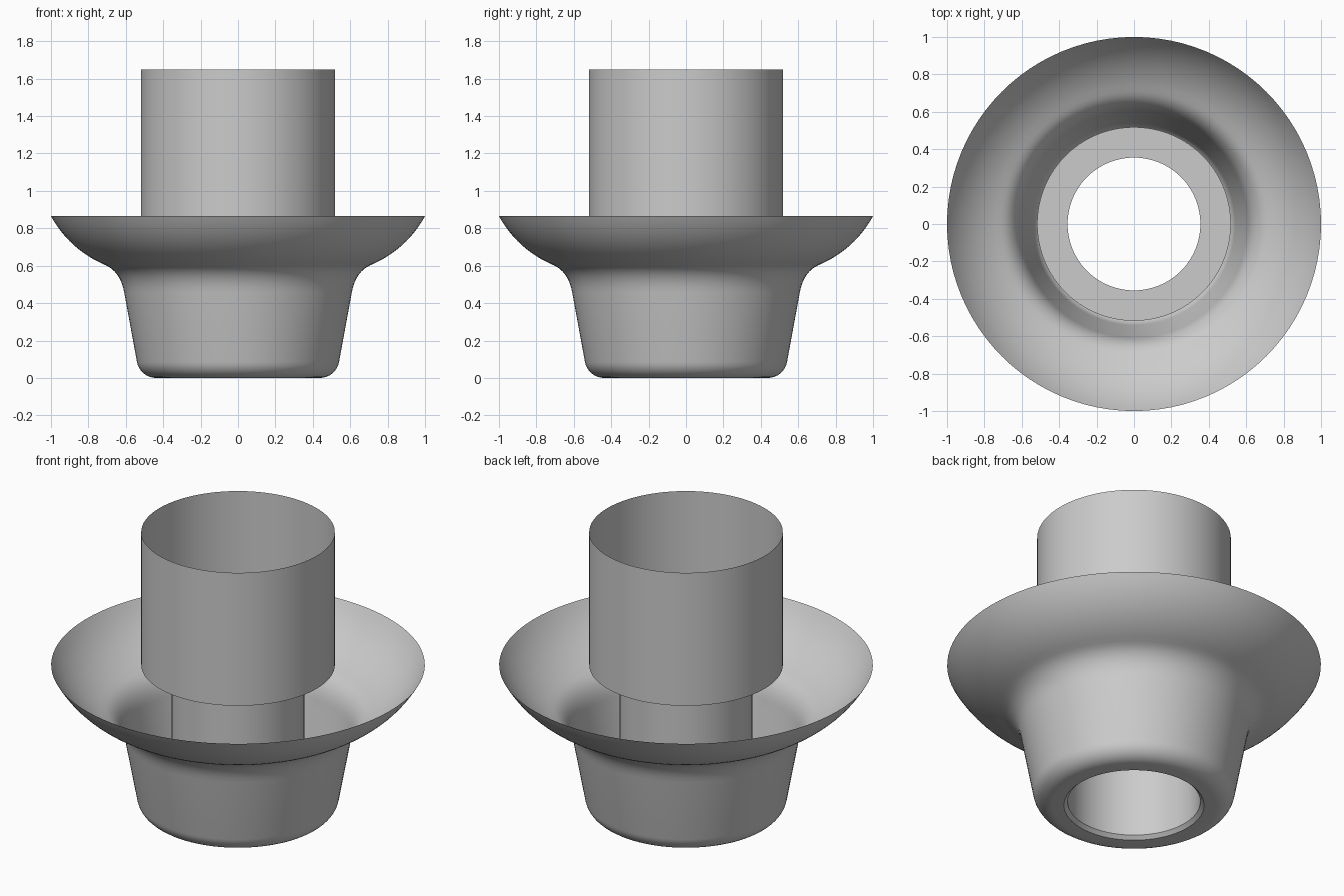
import bpy
import bmesh
import math

if "Cube" in bpy.data.objects:
    bpy.data.objects.remove(bpy.data.objects["Cube"])

SEGMENTS = 96

grey = bpy.data.materials.new("plain grey")
grey.diffuse_color = (0.6, 0.6, 0.6, 1)
grey.use_nodes = True
grey.node_tree.nodes["Principled BSDF"].inputs["Base Color"].default_value = grey.diffuse_color


def bezier(p0, p1, p2, n=8):
    """Quadratic curve from p0 to p2, pulled towards p1."""
    return [tuple((1 - t) ** 2 * a + 2 * t * (1 - t) * b + t * t * c
                  for a, b, c in zip(p0, p1, p2))
            for t in (i / n for i in range(n + 1))]


def arc(cx, cz, r, start, end, n=8):
    """Circular arc in the profile plane, angles in degrees."""
    angles = [math.radians(start + (end - start) * i / n) for i in range(n + 1)]
    return [(cx + r * math.cos(a), cz + r * math.sin(a)) for a in angles]


def lathe(name, profile):
    """Turn a (radius, height) profile around z into a thin shell."""
    bm = bmesh.new()
    rings = []
    for r, z in profile:
        rings.append([bm.verts.new((r * math.cos(2 * math.pi * i / SEGMENTS),
                                    r * math.sin(2 * math.pi * i / SEGMENTS), z))
                      for i in range(SEGMENTS)])
    for low, high in zip(rings, rings[1:]):
        for i in range(SEGMENTS):
            j = (i + 1) % SEGMENTS
            bm.faces.new((low[i], low[j], high[j], high[i]))
    mesh = bpy.data.meshes.new(name)
    bm.to_mesh(mesh)
    bm.free()
    mesh.materials.append(grey)
    obj = bpy.data.objects.new(name, mesh)
    bpy.context.collection.objects.link(obj)
    bpy.ops.object.select_all(action='DESELECT')
    obj.select_set(True)
    bpy.context.view_layer.objects.active = obj
    bpy.ops.object.shade_smooth_by_angle(angle=math.radians(30))
    return obj


# Flared bowl: rounded foot, tapered wall, soft shoulder, curved rim
foot = arc(0.438, 0.104, 0.104, -90, -10)
shoulder = bezier((0.608, 0.455), (0.628, 0.568), (0.71, 0.604))
rim = bezier((0.71, 0.604), (0.90, 0.685), (1.0, 0.865), 12)
lathe("flared_bowl", [(0.375, 0.0)] + foot + shoulder + rim[1:])

# Narrow bore with a small chamfer at its mouth
lathe("bore_tube", [(0.355, 0.865), (0.355, 0.02), (0.375, 0.0)])

# Wide open collar standing on a flat ledge
lathe("collar", [(0.355, 0.865), (0.518, 0.865), (0.518, 1.65)])
